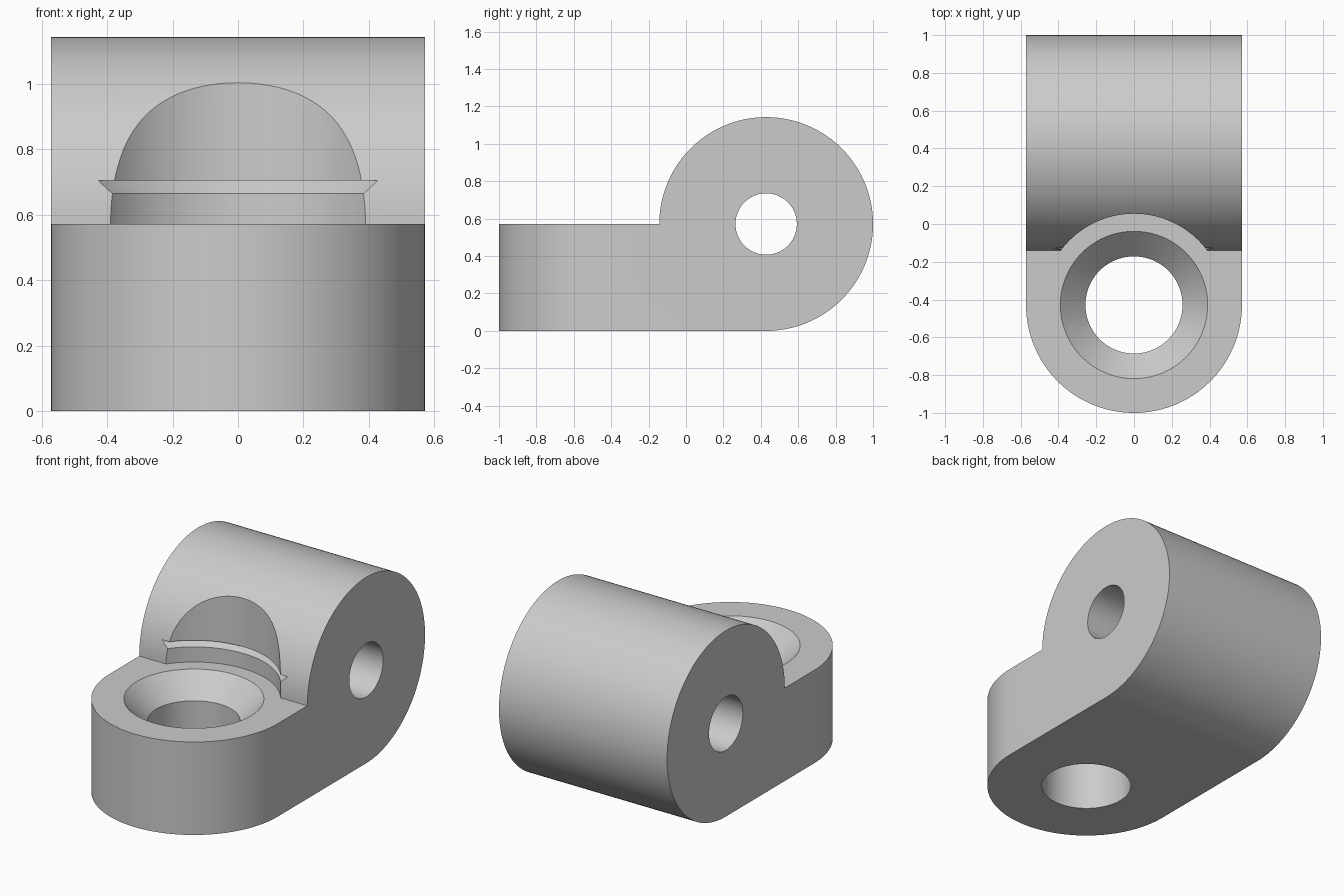
import bpy
import bmesh
from math import sin, cos, pi, radians
from mathutils import Matrix, Vector

if "Cube" in bpy.data.objects:
    bpy.data.objects.remove(bpy.data.objects["Cube"])

R = 4 / 7            # barrel radius, base height and half width
OFF = 1 - R          # distance of both hole axes from the middle
HOLE, SINK, CLEAR, PIN = 0.257, 0.39, 0.483, 0.164

grey = bpy.data.materials.new("plain grey")
grey.use_nodes = True
colour = (0.6, 0.6, 0.6, 1)
grey.diffuse_color = colour
grey.node_tree.nodes["Principled BSDF"].inputs["Base Color"].default_value = colour


def arc(cx, cy, r, start, end, n):
    step = (end - start) / n
    return [(cx + r * cos(start + i * step), cy + r * sin(start + i * step))
            for i in range(n + 1)]


def finish(name, bm):
    bmesh.ops.recalc_face_normals(bm, faces=bm.faces)
    mesh = bpy.data.meshes.new(name)
    bm.to_mesh(mesh)
    bm.free()
    mesh.materials.append(grey)
    obj = bpy.data.objects.new(name, mesh)
    bpy.context.collection.objects.link(obj)
    return obj


def prism(name, outline, place, depth):
    """Extrude a flat outline, placed in space by a function, along a vector."""
    bm = bmesh.new()
    face = bm.faces.new([bm.verts.new(place(u, v)) for u, v in outline])
    new = bmesh.ops.extrude_face_region(bm, geom=[face])["geom"]
    bmesh.ops.translate(bm, vec=Vector(depth),
                        verts=[g for g in new if isinstance(g, bmesh.types.BMVert)])
    return finish(name, bm)


def cone(name, r1, r2, depth, centre, axis="Z"):
    bm = bmesh.new()
    turn = Matrix.Rotation(pi / 2, 4, "Y") if axis == "X" else Matrix()
    bmesh.ops.create_cone(bm, cap_ends=True, segments=128, radius1=r1, radius2=r2,
                          depth=depth, matrix=Matrix.Translation(centre) @ turn)
    return finish(name, bm)


# Body: side profile of the flat base running into the barrel
side = [(-1, 0)] + arc(OFF, R, R, -pi / 2, pi, 108) + [(-1, R)]
body = prism("hinge_body", side, lambda u, v: (-R, u, v), (2 * R, 0, 0))

# Cutters: rounded front, screw hole, countersink, screw head clearance, pin hole
front = arc(0, -OFF, R, -pi, 0, 72) + [(R, 1.2), (-R, 1.2)]
front[-2:] = [(R + 0.1, -OFF), (R + 0.1, 1.2), (-R - 0.1, 1.2), (-R - 0.1, -OFF)]
sink_depth = SINK - HOLE
cutters = [
    (prism("front_rounding", front, lambda u, v: (u, v, -0.2), (0, 0, 1.6)), "INTERSECT"),
    (cone("screw_hole", HOLE, HOLE, 2, (0, -OFF, 0.5)), "DIFFERENCE"),
    (cone("countersink", HOLE, SINK + sink_depth, 2 * sink_depth, (0, -OFF, R)), "DIFFERENCE"),
    (cone("head_clearance", CLEAR, CLEAR, 1, (0, -OFF, R + 0.5)), "DIFFERENCE"),
    (cone("pin_hole", PIN, PIN, 2, (0, OFF, R), "X"), "DIFFERENCE"),
]

bpy.ops.object.select_all(action="DESELECT")
body.select_set(True)
bpy.context.view_layer.objects.active = body
for cutter, operation in cutters:
    mod = body.modifiers.new(cutter.name, "BOOLEAN")
    mod.operation = operation
    mod.solver = "EXACT"
    mod.object = cutter
    bpy.ops.object.modifier_apply(modifier=mod.name)
    bpy.data.objects.remove(cutter)

bpy.ops.object.shade_smooth_by_angle(angle=radians(25))
